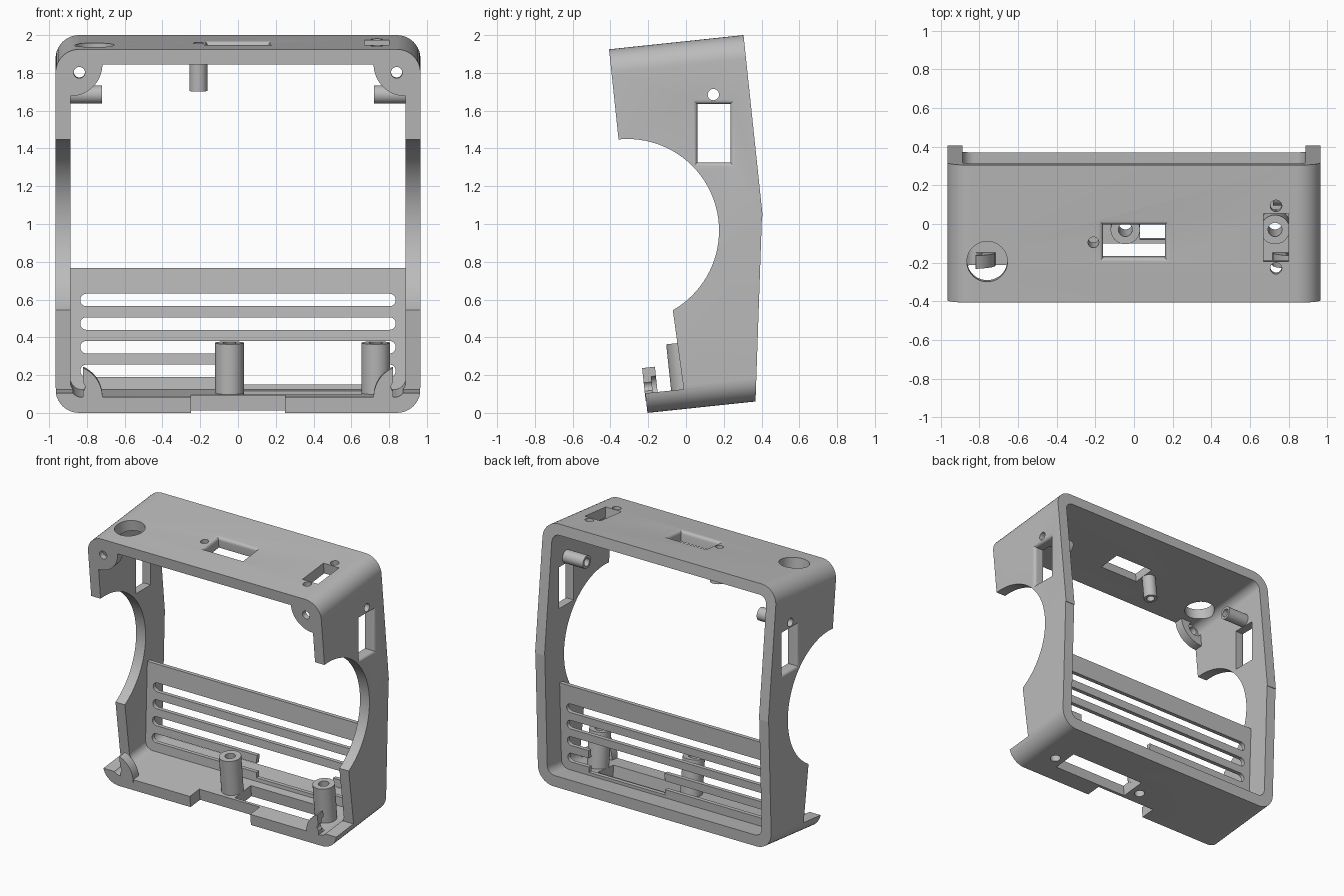
import bpy, bmesh, math
from mathutils import Matrix

if "Cube" in bpy.data.objects:
    bpy.data.objects.remove(bpy.data.objects["Cube"])

TILT = Matrix.Rotation(math.radians(6.03), 4, 'X')
FLAT = Matrix.Identity(4)
grey = bpy.data.materials.new("grey_plastic")
grey.diffuse_color = (0.50, 0.50, 0.50, 1)
grey.use_nodes = True
grey.node_tree.nodes["Principled BSDF"].inputs["Base Color"].default_value = grey.diffuse_color


# ---- outline helpers ----
def rect(a0, a1, b0, b1, grow=0):
    return [(a0 - grow, b0 - grow), (a1 + grow, b0 - grow),
            (a1 + grow, b1 + grow), (a0 - grow, b1 + grow)]


def arc(ca, cb, r, d0, d1, n):
    return [(ca + r * math.cos(math.radians(d0 + (d1 - d0) * i / n)),
             cb + r * math.sin(math.radians(d0 + (d1 - d0) * i / n))) for i in range(n + 1)]


def circle(ca, cb, r, n=32):
    return arc(ca, cb, r, 0, 360, n)[:-1]


def rounded(a0, a1, b0, b1, r, n=10):
    return (arc(a1 - r, b1 - r, r, 0, 90, n) + arc(a0 + r, b1 - r, r, 90, 180, n)
            + arc(a0 + r, b0 + r, r, 180, 270, n) + arc(a1 - r, b0 + r, r, 270, 360, n))


# ---- solid lofted through matching outlines along an axis ----
def loft(name, rings, axis, mat=FLAT):
    put = {'x': lambda a, b, t: (t, a, b), 'y': lambda a, b, t: (a, t, b),
           'z': lambda a, b, t: (a, b, t)}[axis]
    bm = bmesh.new()
    vs = [[bm.verts.new(put(a, b, t)) for a, b in loop] for t, loop in rings]
    bm.faces.new(vs[0])
    bm.faces.new(vs[-1][::-1])
    for v0, v1 in zip(vs, vs[1:]):
        for i in range(len(v0)):
            j = (i + 1) % len(v0)
            bm.faces.new((v0[j], v0[i], v1[i], v1[j]))
    bmesh.ops.recalc_face_normals(bm, faces=bm.faces)
    bm.transform(mat)
    me = bpy.data.meshes.new(name)
    bm.to_mesh(me)
    bm.free()
    me.materials.append(grey)
    ob = bpy.data.objects.new(name, me)
    bpy.context.collection.objects.link(ob)
    return ob


def solid(name, loop, t0, t1, axis, mat=FLAT):
    return loft(name, [(t0, loop), (t1, loop)], axis, mat)


cutters = []


def keep(ob):
    ob.hide_render = True
    cutters.append(ob)
    return ob


def cutter(*args):
    return keep(solid("cutter", *args))


# window cutter whose outer rim is rounded over
def window(box, surface, sign, axis, mat=FLAT, r=.024, n=5):
    rings = [(sign * (surface - .2), rect(*box))]
    for i in range(n + 1):
        t = r * math.sin(math.pi / 2 * i / n)
        grow = r - math.sqrt(max(r * r - t * t, 0))
        rings.append((sign * (surface - r + t), rect(*box, grow)))
    rings.append((sign * (surface + .03), rect(*box, r)))
    return keep(loft("cutter", rings, axis, mat))


def cut(ob, tools):
    for t in tools:
        m = ob.modifiers.new("cut", 'BOOLEAN')
        m.operation, m.solver, m.object = 'DIFFERENCE', 'EXACT', t
    bpy.context.view_layer.update()
    dg = bpy.context.evaluated_depsgraph_get()
    me = bpy.data.meshes.new_from_object(ob.evaluated_get(dg))
    ob.modifiers.clear()
    ob.data = me
    return ob


F, B = -0.203, 0.513          # front and back planes of the tilted housing
LO, HI = 0.0215, 1.957        # underside and top of the tilted housing
DU = 0.201                    # offset of the top features along the tilt

# ---- housing: rounded tube trimmed by side shapes ----
housing = solid("housing", rounded(-.966, .966, LO, HI, .125), F, B, 'y', TILT)
tools = [
    cutter(rounded(-.888, .888, .105, 1.877, .06), -1, 1, 'y', TILT),
    cutter([(.402, 1.04), (.3625, -.1), (1, -.1), (1, 1.04)], -2, 2, 'x'),
    cutter(circle(-.31, .965, .485, 96), -2, 2, 'x'),
    cutter([(-.07, .545), (-.012, .125), (-.5, .075), (-.5, .7), (-.2, .7)], -2, 2, 'x'),
    # front notch and floor opening
    cutter(rect(-.25, .25, -.6, -.09), -.2, .2, 'z', TILT),
    cutter(rect(.03, .655, -.07, .12), -.2, .2, 'z', TILT),
    # round hole, card slot and display window in the top
    cutter(circle(-.76, -.19 + DU, .105, 48), 1.8, 2.1, 'z', TILT),
    cutter(rect(.67, .80, -.19 + DU, .06 + DU), 1.8, 2.1, 'z', TILT),
    window((-.16, .16, -.17 + DU, DU), HI, 1, 'z', TILT),
]
for y in (.10, -.225):
    tools.append(cutter(circle(.735, y + DU, .03), 1.8, 2.1, 'z', TILT))
top_hole = cutter(circle(-.21, -.09 + DU, .028), 1.6, 2.1, 'z', TILT)
side_hole = cutter(circle(.145, 1.685, .03), -2, 2, 'x')
floor_holes = [cutter(circle(x, .01, .036), -.2, .6, 'z', TILT) for x in (-.045, .73)]
# rounded-over side windows
for s in (-1, 1):
    tools.append(window((.06, .235, 1.325, 1.635), .966, s, 'x'))
cut(housing, tools + [top_hole, side_hole] + floor_holes)
parts = [housing]

# ---- slotted grille set in from the rear ----
grille = solid("rear_grille", [(.226, .768), (.196, .768), (.172, .1), (.202, .1)],
               -.9, .9, 'x')
slots = [cutter(rounded(-.835, .835, z, z + .066, .0325, 8), 0, 1, 'y')
         for z in (.565, .44, .315, .19)]
slots.append(cutter(rect(.03, .66, .15, .378), 0, 1, 'y'))
parts.append(cut(grille, slots))

# ---- hollow posts on the floor, top and sides ----
for i, x in enumerate((-.045, .73)):
    post = solid("floor_post", circle(x, .01, .076, 40), .09, .372, 'z', TILT)
    parts.append(cut(post, [floor_holes[i]]))
parts.append(cut(solid("top_post", circle(-.21, -.09 + DU, .048), 1.703, 1.89, 'z', TILT),
                 [top_hole]))
for s in (-1, 1):
    parts.append(cut(solid("side_post", circle(.145, 1.685, .048), s * .72, s * .9, 'x'),
                     [side_hole]))

# ---- corner screw tabs, each with a screw hole and a wider pocket behind ----
for s in (-1, 1):
    cx, cw, r = .888, 1.877, .17
    outline = [(cx + .02, cw + .02), (cx - r, cw + .02)] + arc(cx, cw, r, 180, 270, 16) \
        + [(cx + .02, cw - r)]
    tab = solid("upper_tab", [(s * a, b) for a, b in outline], F, F + .065, 'y', TILT)
    parts.append(cut(tab, [cutter(circle(s * .84, 1.833, .03), -1, 1, 'y', TILT),
                           cutter(circle(s * .84, 1.833, .055), F + .04, 1, 'y', TILT)]))
    cw = .105
    outline = [(.82, cw - .02), (.82, cw + .155)] + arc(cx, cw, r, 114, 180, 14) \
        + [(cx - r, cw - .02)]
    tab = solid("lower_tab", [(s * a, b) for a, b in outline],
                F - .003, F + .065, 'y', TILT)
    parts.append(cut(tab, [cutter(circle(s * .84, .16, .03), -1, 1, 'y', TILT),
                           cutter(circle(s * .84, .16, .055), F + .04, 1, 'y', TILT)]))

# ---- tidy helpers and shade ----
for c in cutters:
    bpy.data.objects.remove(c)
bpy.ops.object.select_all(action='DESELECT')
for p in parts:
    p.select_set(True)
bpy.context.view_layer.objects.active = housing
bpy.ops.object.shade_smooth_by_angle(angle=math.radians(30))
